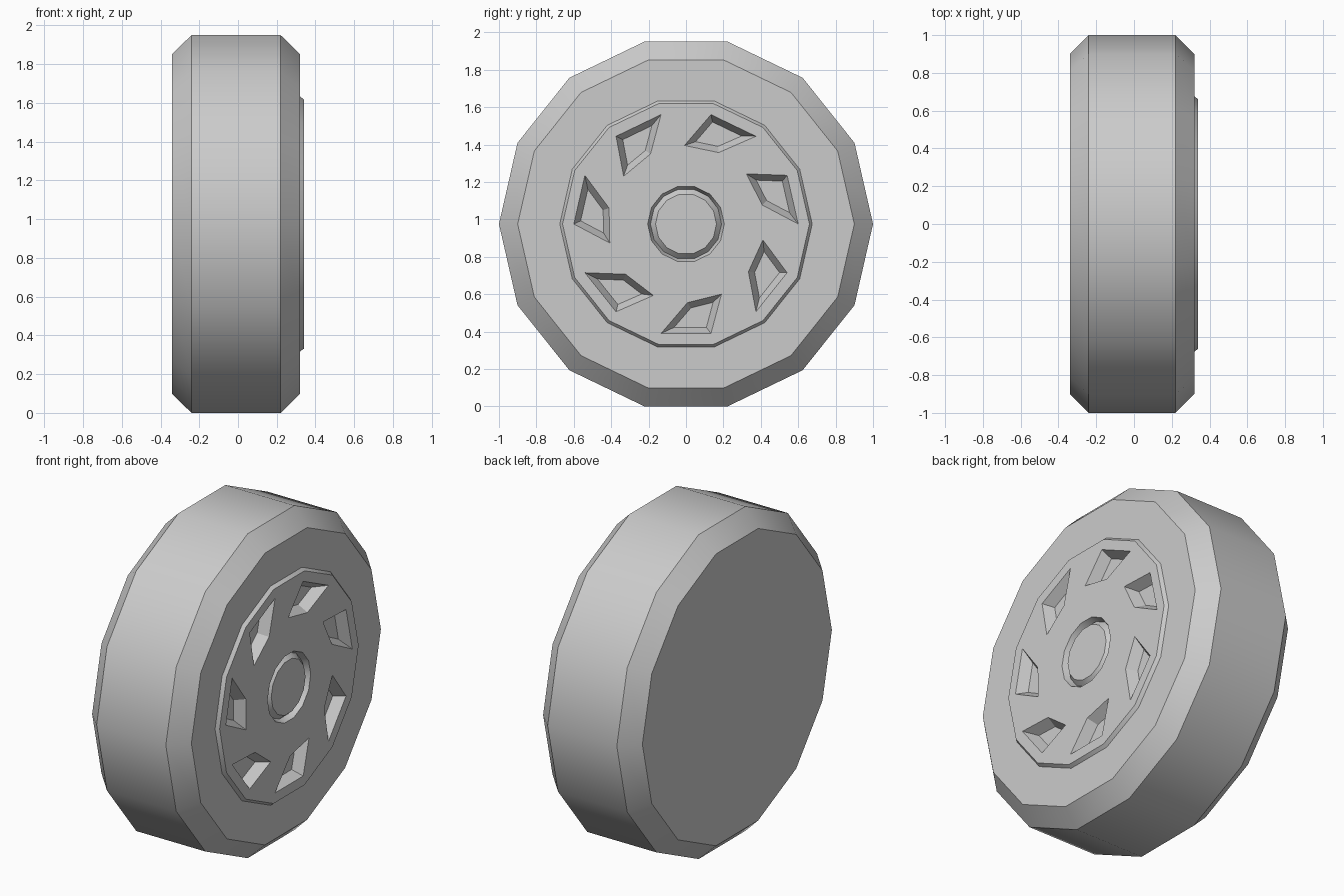
import bpy, bmesh
from math import cos, sin, pi, radians
from mathutils import Vector

if "Cube" in bpy.data.objects:
    bpy.data.objects.remove(bpy.data.objects["Cube"])

SIDES = 14
AXLE_Z = cos(pi / SIDES)  # wheel rests on one flat facet


def ring(bm, x, r, twist=0.0):
    pts = [2 * pi * i / SIDES + radians(twist) for i in range(SIDES)]
    return [bm.verts.new((x, r * cos(a), AXLE_Z + r * sin(a))) for a in pts]


def bridge(bm, a, b):
    n = len(a)
    return [bm.faces.new((a[i], a[(i + 1) % n], b[(i + 1) % n], b[i])) for i in range(n)]


def finish(bm, name):
    bmesh.ops.recalc_face_normals(bm, faces=bm.faces)
    mesh = bpy.data.meshes.new(name)
    bm.to_mesh(mesh)
    bm.free()
    obj = bpy.data.objects.new(name, mesh)
    bpy.context.collection.objects.link(obj)
    bpy.ops.object.select_all(action='DESELECT')
    obj.select_set(True)
    bpy.context.view_layer.objects.active = obj
    bpy.ops.object.shade_smooth_by_angle(angle=radians(30))
    return obj


# Wheel: rings (x, radius, twist) from the flat back round to the hub boss
bm = bmesh.new()
profile = [
    (-0.34, 0.90, 0), (-0.24, 1.0, 0), (0.22, 1.0, 0), (0.32, 0.90, 0),  # tyre
    (0.32, 0.675, 0), (0.34, 0.66, 0),                                   # raised rim disc
    (0.34, 0.60, 0), (0.34, 0.42, 14),                                   # twisted spoke band
    (0.34, 0.205, 0), (0.305, 0.19, 0), (0.335, 0.163, 0),               # hub groove
]
rings = [ring(bm, *p) for p in profile]
bands = [bridge(bm, a, b) for a, b in zip(rings, rings[1:])]
bm.faces.new(rings[0])
bm.faces.new(rings[-1])
bmesh.ops.recalc_face_normals(bm, faces=bm.faces)

# Seven tapered pockets in every other face of the spoke band
pockets = bands[6][::2]
bmesh.ops.inset_individual(bm, faces=pockets, thickness=0.032, use_even_offset=True)
for v in {v for f in pockets for v in f.verts}:
    v.co += Vector((-0.06, 0, 0))

finish(bm, "wheel")
